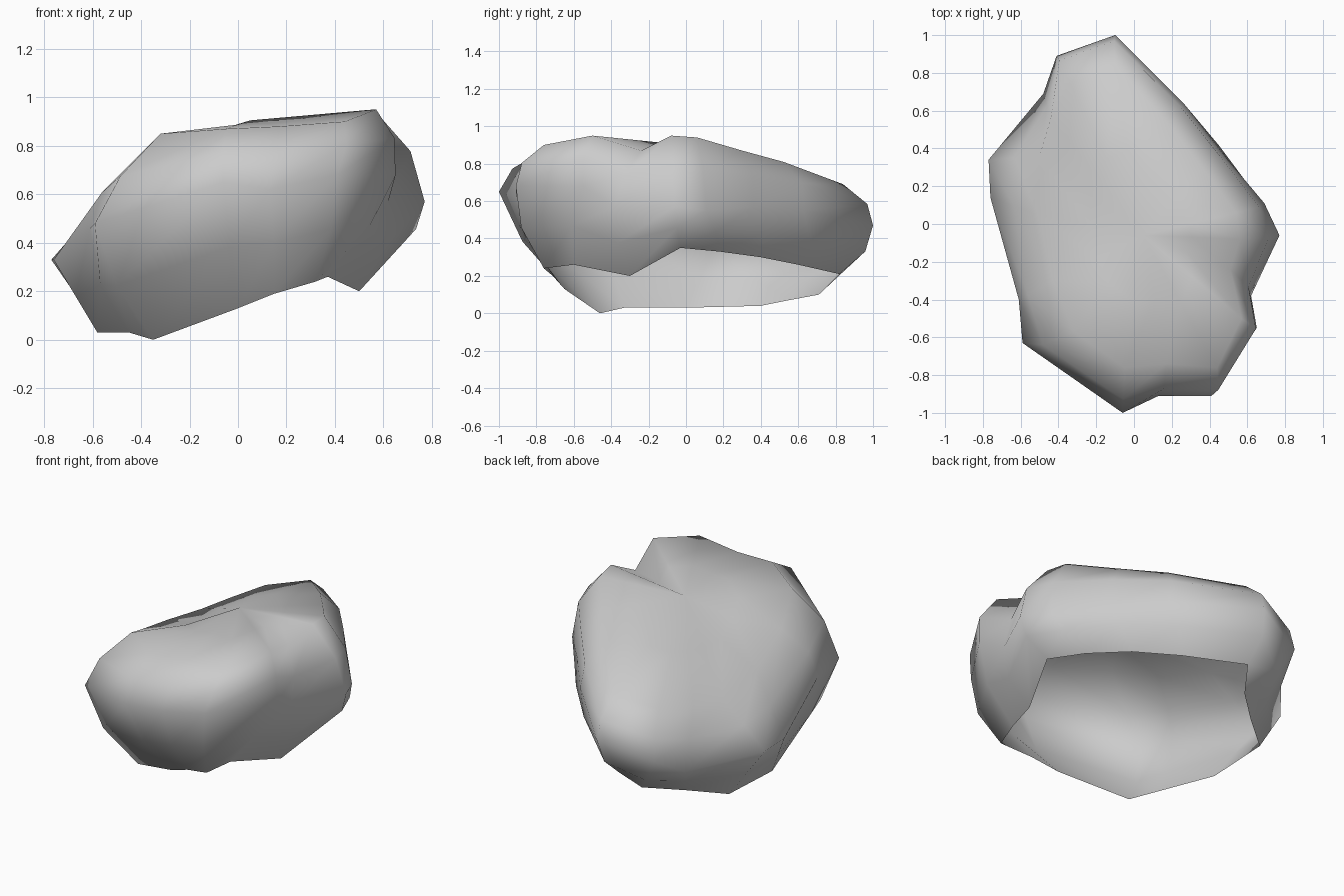
import bpy, bmesh
from mathutils import Vector

# Each station runs round the rock from the front tip: rim of open base, widest girth, top shoulder
stations = [
    ((0.00, -0.65, 0.13), (-0.06, -1.00, 0.65), (-0.05, -0.76, 0.87)),
    ((0.15, -0.70, 0.19), (0.13, -0.91, 0.62), (0.17, -0.74, 0.88)),
    ((0.32, -0.76, 0.24), (0.41, -0.91, 0.68), (0.44, -0.76, 0.90)),
    ((0.37, -0.60, 0.26), (0.65, -0.55, 0.68), (0.57, -0.50, 0.95)),
    ((0.50, -0.30, 0.20), (0.62, -0.38, 0.57), (0.51, -0.24, 0.87)),
    ((0.60, -0.03, 0.35), (0.77, -0.06, 0.57), (0.56, -0.08, 0.95)),
    ((0.50, 0.18, 0.33), (0.69, 0.11, 0.55), (0.54, 0.06, 0.94)),
    ((0.35, 0.40, 0.30), (0.48, 0.36, 0.57), (0.36, 0.30, 0.87)),
    ((0.15, 0.60, 0.26), (0.27, 0.63, 0.55), (0.19, 0.52, 0.81)),
    ((-0.13, 0.82, 0.21), (-0.10, 1.00, 0.47), (-0.10, 0.84, 0.69)),
    ((-0.20, 0.71, 0.10), (-0.41, 0.89, 0.38), (-0.34, 0.75, 0.63)),
    ((-0.38, 0.55, 0.07), (-0.48, 0.69, 0.26), (-0.44, 0.56, 0.60)),
    ((-0.57, 0.40, 0.04), (-0.77, 0.34, 0.33), (-0.50, 0.36, 0.59)),
    ((-0.58, 0.00, 0.03), (-0.76, 0.14, 0.33), (-0.51, 0.05, 0.64)),
    ((-0.45, -0.33, 0.03), (-0.61, -0.40, 0.46), (-0.43, -0.30, 0.74)),
    ((-0.35, -0.46, 0.00), (-0.59, -0.63, 0.48), (-0.32, -0.57, 0.85)),
]
crown = Vector((0.05, -0.06, 0.905))


def bulge(a, b, amount):
    """Midpoint of a and b pushed away from the rock's centre."""
    mid = (a + b) / 2
    return mid + (mid - Vector((0, 0, 0.5))).normalized() * amount


bm = bmesh.new()
columns = []
for s in stations:
    rim, girth, shoulder = (Vector(p) for p in s)
    inner = shoulder.lerp(crown, 0.5)
    # The left flank is pinched above and below its ledge
    swell = 0.0 if girth.z < 0.35 else 0.05
    # A shallow valley behind the front lump
    if shoulder.x < -0.2 and shoulder.y < 0.1:
        inner.z -= 0.03
    points = [rim, bulge(rim, girth, swell), girth,
              bulge(girth, shoulder, swell), shoulder, inner]
    columns.append([bm.verts.new(p) for p in points])

# Skin the sides and close the crown; the base stays open
top = bm.verts.new(crown)
for i, a in enumerate(columns):
    b = columns[(i + 1) % len(columns)]
    for k in range(len(a) - 1):
        bm.faces.new((a[k], b[k], b[k + 1], a[k + 1]))
    bm.faces.new((a[-1], b[-1], top))

mesh = bpy.data.meshes.new("rock")
bm.to_mesh(mesh)
bm.free()
mesh.shade_smooth()
rock = bpy.data.objects.new("rock", mesh)
bpy.context.collection.objects.link(rock)
